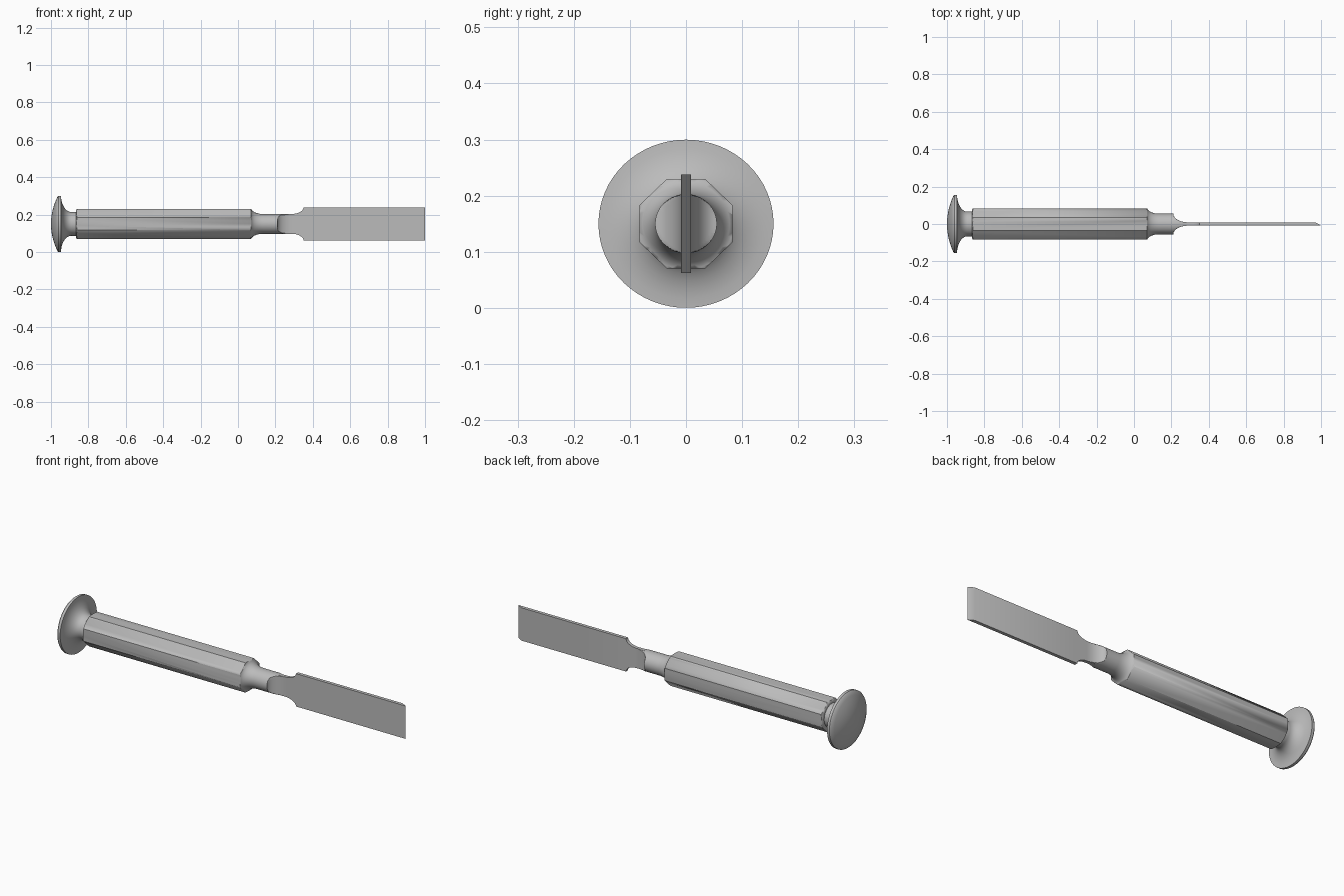
import bpy, bmesh
from math import sin, cos, pi, sqrt, radians

if "Cube" in bpy.data.objects:
    bpy.data.objects.remove(bpy.data.objects["Cube"])

AXIS_Z, SQUASH = 0.15, 0.96   # axis height, slight vertical flattening

steel = bpy.data.materials.new("grey steel")
steel.use_nodes = True
grey = (0.5, 0.5, 0.5, 1)
steel.diffuse_color = grey
steel.node_tree.nodes["Principled BSDF"].inputs["Base Color"].default_value = grey


def finish(name, bm, angle=30):
    bmesh.ops.remove_doubles(bm, verts=bm.verts, dist=1e-5)
    bmesh.ops.recalc_face_normals(bm, faces=bm.faces)
    mesh = bpy.data.meshes.new(name)
    bm.to_mesh(mesh)
    bm.free()
    mesh.materials.append(steel)
    ob = bpy.data.objects.new(name, mesh)
    bpy.context.collection.objects.link(ob)
    bpy.ops.object.select_all(action='DESELECT')
    ob.select_set(True)
    bpy.context.view_layer.objects.active = ob
    bpy.ops.object.shade_smooth_by_angle(angle=radians(angle))
    return ob


def loft(name, sections, sides=64, turn=0.0, angle=30):
    """Rings along x; each section is (x, radius, limit on |y|)."""
    bm = bmesh.new()
    rings = []
    for x, r, lim in sections:
        ring = []
        for i in range(sides):
            a = turn + 2 * pi * i / sides
            y = max(-lim, min(lim, r * cos(a)))
            ring.append(bm.verts.new((x, y, AXIS_Z + SQUASH * r * sin(a))))
        rings.append(ring)
    for a, b in zip(rings, rings[1:]):
        for i in range(sides):
            j = (i + 1) % sides
            bm.faces.new((a[i], a[j], b[j], b[i]))
    bm.faces.new(rings[0])
    bm.faces.new(rings[-1])
    return finish(name, bm, angle)


def lathe(name, profile):
    return loft(name, [(x, r, 1) for x, r in profile])


# Striking head: shallow dome, thin rim, flared neck
dome = [(-1 + 0.035 * t * t, 0.152 * t) for t in [max(i, 0.1) / 8 for i in range(9)]]
flare = [(-0.946 + 0.055 * (1 - cos(t)), 0.156 - 0.09 * sin(t))
         for t in [i * pi / 16 for i in range(9)]]
lathe("striking_head", dome + [(-0.96, 0.156)] + flare + [(-0.855, 0.066)])

# Octagonal handle, its ends trimmed by a turned shape
sweep = [(0.068 + 0.065 * (1 - cos(t)), 0.092 - 0.037 * sin(t))
         for t in [i * pi / 16 for i in range(9)]]
handle = lathe("handle", [(-0.866, 0.066), (-0.866, 0.076), (-0.858, 0.092)]
               + sweep + [(0.21, 0.055)])
prism = loft("handle_cutter", [(-0.9, 0.083 / cos(pi / 8), 1), (0.3, 0.083 / cos(pi / 8), 1)],
             sides=8, turn=pi / 8)
trim = handle.modifiers.new("octagon", 'BOOLEAN')
trim.operation = 'INTERSECT'
trim.solver = 'EXACT'
trim.object = prism
bpy.context.view_layer.objects.active = handle
bpy.ops.object.modifier_apply(modifier=trim.name)
bpy.data.objects.remove(prism)

# Shank end, hollowed on both sides down to the blade
HALF = 0.009
hollow = [(0.21 + 0.08 * (1 - cos(t)), 0.055, HALF + 0.046 * (1 - sin(t)))
          for t in [i * pi / 24 for i in range(13)]]
loft("shank_end", hollow)

# Flat blade with curved shoulders
shoulder = [(0.285 + 0.065 * sin(t), 0.0528 + 0.0352 * (1 - cos(t)))
            for t in [i * pi / 16 for i in range(9)]]
half = [(0.24, 0.0528)] + shoulder + [(0.97, 0.088), (1.0, 0.088)]
bm = bmesh.new()
rows = []
for x, h in half:
    back = -HALF + 0.001 if x > 0.99 else HALF   # cutting edge ground from the back
    rows.append([bm.verts.new((x, y, AXIS_Z + z))
                 for y, z in ((-HALF, -h), (-HALF, h), (back, h), (back, -h))])
for a, b in zip(rows, rows[1:]):
    for i in range(4):
        j = (i + 1) % 4
        bm.faces.new((a[i], a[j], b[j], b[i]))
bm.faces.new(rows[0])
bm.faces.new(rows[-1])
finish("blade", bm)
